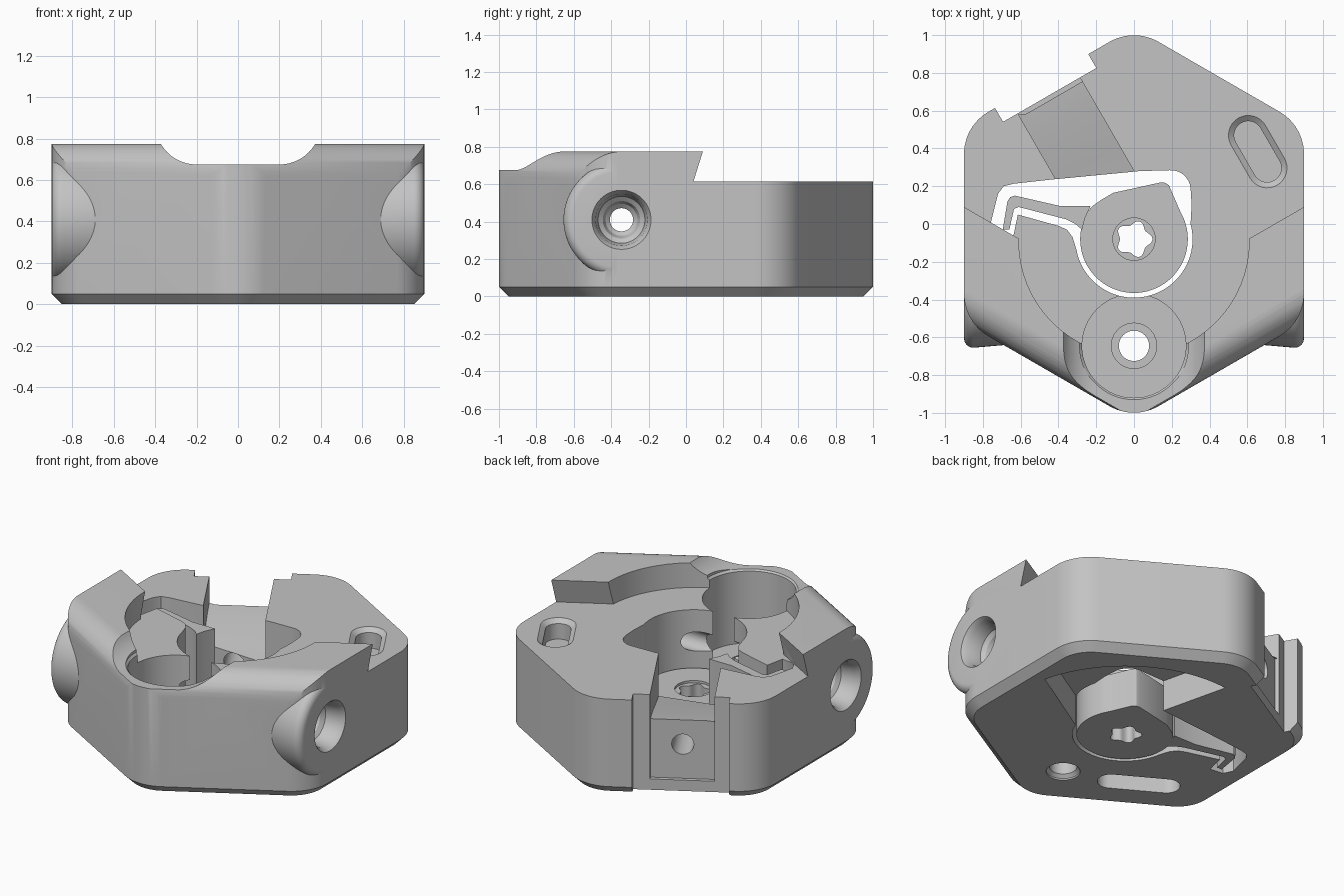
import bpy, bmesh
from math import sin, cos, pi, radians
from mathutils import Matrix, Vector

cube = bpy.data.objects.get("Cube")
if cube:
    bpy.data.objects.remove(cube, do_unlink=True)

grey = bpy.data.materials.new("machined_grey")
grey.use_nodes = True
grey.diffuse_color = (0.55, 0.55, 0.55, 1)
grey.node_tree.nodes["Principled BSDF"].inputs["Base Color"].default_value = (0.55, 0.55, 0.55, 1)

HEX, TOP, DECK = 0.9, 0.775, 0.615
CAM = (0, -0.08)
I = Matrix.Identity(4)


def loft(name, rings, matrix=I):
    """Closed solid through rings of equal point count."""
    bm = bmesh.new()
    loops = [[bm.verts.new(matrix @ Vector(p)) for p in ring] for ring in rings]
    n = len(loops[0])
    for a, b in zip(loops, loops[1:]):
        for i in range(n):
            j = (i + 1) % n
            bm.faces.new((a[i], a[j], b[j], b[i]))
    bm.faces.new(loops[0][::-1])
    bm.faces.new(loops[-1])
    bmesh.ops.recalc_face_normals(bm, faces=bm.faces)
    mesh = bpy.data.meshes.new(name)
    bm.to_mesh(mesh)
    bm.free()
    mesh.materials.append(grey)
    obj = bpy.data.objects.new(name, mesh)
    bpy.context.scene.collection.objects.link(obj)
    return obj


def prism(name, pts, z0, z1, matrix=I, shear=0):
    return loft(name, [[(x, y, z0) for x, y in pts],
                       [(x, y + shear, z1) for x, y in pts]], matrix)


def arc(cx, cy, r, a0, a1, n=48):
    return [(cx + r * cos(radians(a0 + (a1 - a0) * i / n)),
             cy + r * sin(radians(a0 + (a1 - a0) * i / n))) for i in range(n + 1)]


def lathe(name, profile, matrix=I, n=64):
    """Turned solid from (radius, height) pairs."""
    return loft(name, [[(x, y, z) for x, y in arc(0, 0, r, 0, 360, n)[:-1]]
                       for r, z in profile], matrix)


def box(name, x0, x1, y0, y1, z0, z1, matrix=I):
    return prism(name, [(x0, y0), (x1, y0), (x1, y1), (x0, y1)], z0, z1, matrix)


def slot(cx, cy, half, r, angle):
    c, s = cos(radians(angle)) * half, sin(radians(angle)) * half
    return (arc(cx + c, cy + s, r, angle - 90, angle + 90, 16)
            + arc(cx - c, cy - s, r, angle + 90, angle + 270, 16))


def combine(target, tool, operation="DIFFERENCE"):
    mod = target.modifiers.new("combine", "BOOLEAN")
    mod.operation, mod.solver, mod.object = operation, "EXACT", tool
    bpy.context.view_layer.objects.active = target
    bpy.ops.object.modifier_apply(modifier=mod.name)
    bpy.data.objects.remove(tool, do_unlink=True)


def hexagon(apothem, r, z):
    d = (apothem - r) / cos(radians(30))
    ring = []
    for k in range(6):
        a = 90 + 60 * k
        ring += arc(d * cos(radians(a)), d * sin(radians(a)), r, a - 30, a + 30, 12)
    return [(x, y, z) for x, y in ring]


# Hexagonal body with a chamfered foot
body = loft("body", [hexagon(HEX - 0.05, 0.21, 0), hexagon(HEX, 0.26, 0.05),
                     hexagon(HEX, 0.26, TOP)])

# Rounded upper edges on the two front faces
R = 0.15
fillet = arc(HEX - R, TOP - R, R, 90, 0, 12) + [(1.2, TOP - R), (1.2, 0.95), (HEX - R, 0.95)]
for angle in (-60, -120):
    frame = Matrix.Rotation(radians(angle), 4, "Z") @ Matrix.Rotation(pi / 2, 4, "X")
    combine(body, prism("edge_cutter", fillet, -1.3, 1.3, frame))

# Slightly flared side bosses
sides = [Matrix.Translation((0, -0.345, 0.41)) @ Matrix.Rotation(s * pi / 2, 4, "Y")
         for s in (1, -1)]
for frame in sides:
    nose = arc(0.26, 0.85, 0.05, 0, 90, 6)
    combine(body, lathe("boss", [(0.28, 0.5)] + nose, frame), "UNION")

# Lower rear deck with undercut dovetail walls and a round clearance
vee = [(x, 0.04 + (abs(x) - 0.9) * 0.577) for x in (-1.3, 0, 1.3)] + [(1.3, 2), (-1.3, 2)]
combine(body, prism("deck_cutter", vee, DECK, DECK + 0.32, I, 0.1))
combine(body, lathe("clearance_cutter", [(0.61, DECK), (0.61, 1.2)],
                    Matrix.Translation((0, -0.09, 0))))

# Front scoop with curved flanks
flank = arc(0.2, 0.875, 0.2, 270, 330, 12)
scoop = flank + [(0.38, 1.1), (-0.38, 1.1)] + [(-x, z) for x, z in flank[::-1]]
combine(body, prism("scoop_cutter", scoop, 0.3, 1.3, Matrix.Rotation(pi / 2, 4, "X")))

# Front well with a stepped bolt hole in its floor
combine(body, lathe("well_cutter", [(0.1, -0.1), (0.1, 0.01), (0.08, 0.03), (0.08, 0.16),
                                    (0.12, 0.16), (0.12, 0.2), (0.275, 0.2), (0.275, 0.665),
                                    (0.288, 0.678), (0.288, 1.1)],
                    Matrix.Translation((0, -0.645, 0))))

# Side bolt holes with stepped mouths
for frame in sides:
    combine(body, lathe("bolt_cutter", [(0.062, -0.02), (0.062, 0.7), (0.085, 0.72), (0.1, 0.76),
                                        (0.125, 0.78), (0.138, 0.87), (0.158, 0.9),
                                        (0.158, 1.0)], frame))

# Through cavity for the cam and lever
cavity = arc(*CAM, 0.31, 190, 375) + [(0.305, 0.1)] + arc(0.195, 0.18, 0.105, 5, 95, 8) + [
    (0.03, 0.28), (-0.44, 0.235), (-0.64, 0.213), (-0.69, 0.2), (-0.72, 0.16), (-0.76, 0),
    (-0.73, -0.06), (-0.64, -0.07), (-0.615, 0.05), (-0.4, -0.01), (-0.355, -0.03),
    (-0.325, -0.07)]
combine(body, prism("cavity_cutter", cavity, -0.1, 0.63))

# Sector-shaped sweep pocket in the underside, open to the cavity
sweep = arc(*CAM, 0.8, 14, 97) + [(0.02, 0.235), (0, 0), (0.28, -0.19)]
combine(body, prism("sweep_cutter", sweep, -0.1, 0.2))

# Rear channel on the left-hand back face
rear = Matrix.Rotation(radians(30), 4, "Z")
combine(body, box("recess_cutter", -0.33, 0.24, 0.815, 1.3, -0.1, 1, rear))
combine(body, box("pocket_cutter", -0.24, 0.14, 0.79, 1.3, 0.07, 1, rear))
ramp = [(0.2, 0.33), (0.4, 0.37), (0.655, 0.43), (0.81, 0.45), (1.3, 0.45), (1.3, 1), (0.2, 1)]
swap = Matrix(((0, 0, 1, 0), (1, 0, 0, 0), (0, 1, 0, 0), (0, 0, 0, 1)))
combine(body, prism("channel_cutter", ramp, -0.24, 0.14, rear @ swap))
combine(body, lathe("rear_hole_cutter", [(0.065, 0.25), (0.065, 1.2)],
                    rear @ Matrix.Translation((-0.05, 0, 0.29)) @ Matrix.Rotation(-pi / 2, 4, "X")))

# Deck slot with a stepped mouth, and the underside slot
layers = ((0.075, 0.49), (0.075, 0.59), (0.105, DECK), (0.105, 0.7))
combine(body, loft("deck_slot_cutter", [[(x, y, z) for x, y in slot(0.655, 0.383, 0.1, r, -60)]
                                        for r, z in layers]))
combine(body, prism("foot_slot_cutter", slot(-0.43, -0.47, 0.165, 0.08, 150), -0.1, 0.14))

# Cam hub with a nose and a five-lobed socket
hub = arc(*CAM, 0.285, 150, 390) + [(0.2, 0.17), (0.185, 0.205), (0.165, 0.218), (0.14, 0.22),
                                    (-0.11, 0.165), (-0.17, 0.13), (-0.22, 0.095)]
cam = prism("cam_hub", hub, 0, 0.25)
lobes = []
for i in range(60):
    a = 2 * pi * i / 60
    r = 0.086 + 0.012 * cos(5 * a)
    lobes.append((CAM[0] + r * cos(a), CAM[1] + r * sin(a)))
combine(cam, prism("socket_cutter", lobes, -0.1, 0.5))
combine(cam, lathe("socket_rim_cutter", [(0.112, 0.235), (0.112, 0.4)],
                   Matrix.Translation((*CAM, 0))))

# Hooked lever
lever = prism("cam_lever", [(-0.695, -0.03), (-0.67, 0.12), (-0.655, 0.142), (-0.63, 0.15),
                            (-0.39, 0.095), (-0.23, 0.095), (-0.26, 0.03), (-0.275, -0.03),
                            (-0.31, 0.0), (-0.36, 0.025), (-0.61, 0.09), (-0.635, 0.08),
                            (-0.66, -0.03)], 0, 0.57)

for obj in (body, cam, lever):
    bpy.ops.object.select_all(action="DESELECT")
    obj.select_set(True)
    bpy.context.view_layer.objects.active = obj
    bpy.ops.object.shade_smooth_by_angle(angle=radians(28))
